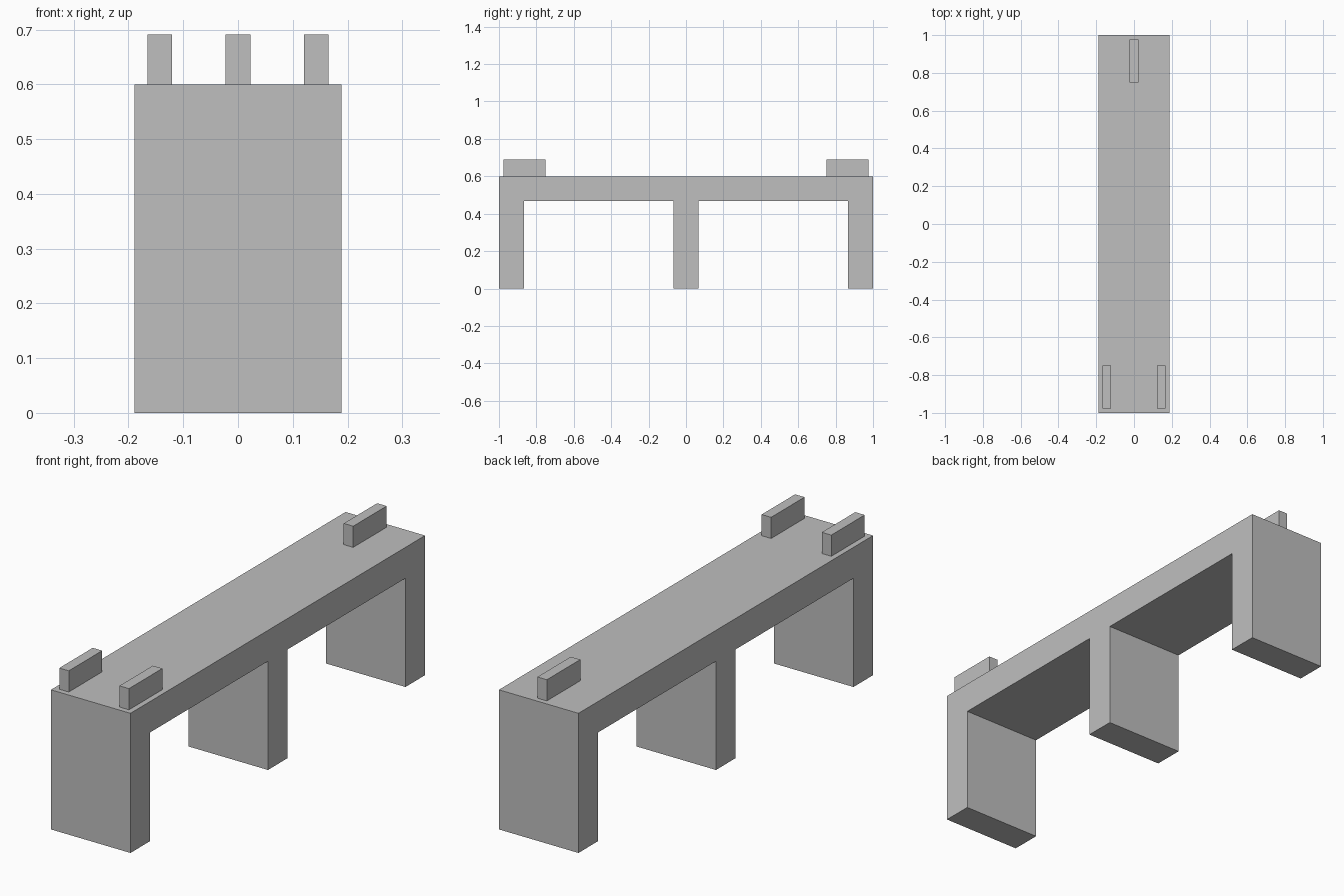
import bpy
import bmesh

if "Cube" in bpy.data.objects:
    bpy.data.objects.remove(bpy.data.objects["Cube"], do_unlink=True)

# Single plain grey
grey = bpy.data.materials.new("plain grey")
grey.use_nodes = True
colour = (0.52, 0.52, 0.52, 1)
grey.diffuse_color = colour
grey.node_tree.nodes["Principled BSDF"].inputs["Base Color"].default_value = colour


def extrude_profile(name, profile, x, width):
    """Extrude a side (y, z) outline across x, centred on the given x."""
    bm = bmesh.new()
    face = bm.faces.new([bm.verts.new((x - width / 2, y, z)) for y, z in profile])
    new = bmesh.ops.extrude_face_region(bm, geom=[face])["geom"]
    verts = [v for v in new if isinstance(v, bmesh.types.BMVert)]
    bmesh.ops.translate(bm, verts=verts, vec=(width, 0, 0))
    bmesh.ops.recalc_face_normals(bm, faces=bm.faces)
    mesh = bpy.data.meshes.new(name)
    bm.to_mesh(mesh)
    bm.free()
    mesh.materials.append(grey)
    obj = bpy.data.objects.new(name, mesh)
    bpy.context.collection.objects.link(obj)
    return obj


# Deck and its three full-width legs, as one solid outline
top, under, leg = 0.6, 0.467, 0.133
half = [(leg / 2, 0), (leg / 2, under), (1 - leg, under), (1 - leg, 0), (1, 0), (1, top)]
outline = half + [(-y, z) for y, z in reversed(half)]
extrude_profile("bridge_body", outline, 0, 0.378)

# Upright tabs on the deck: two at the front, one at the back
def tab(name, x, y0, y1):
    z1 = 0.691
    extrude_profile(name, [(y0, top), (y1, top), (y1, z1), (y0, z1)], x, 0.045)


tab("front_left_tab", 0.143, -0.977, -0.75)
tab("front_right_tab", -0.143, -0.977, -0.75)
tab("back_tab", 0, 0.75, 0.977)
